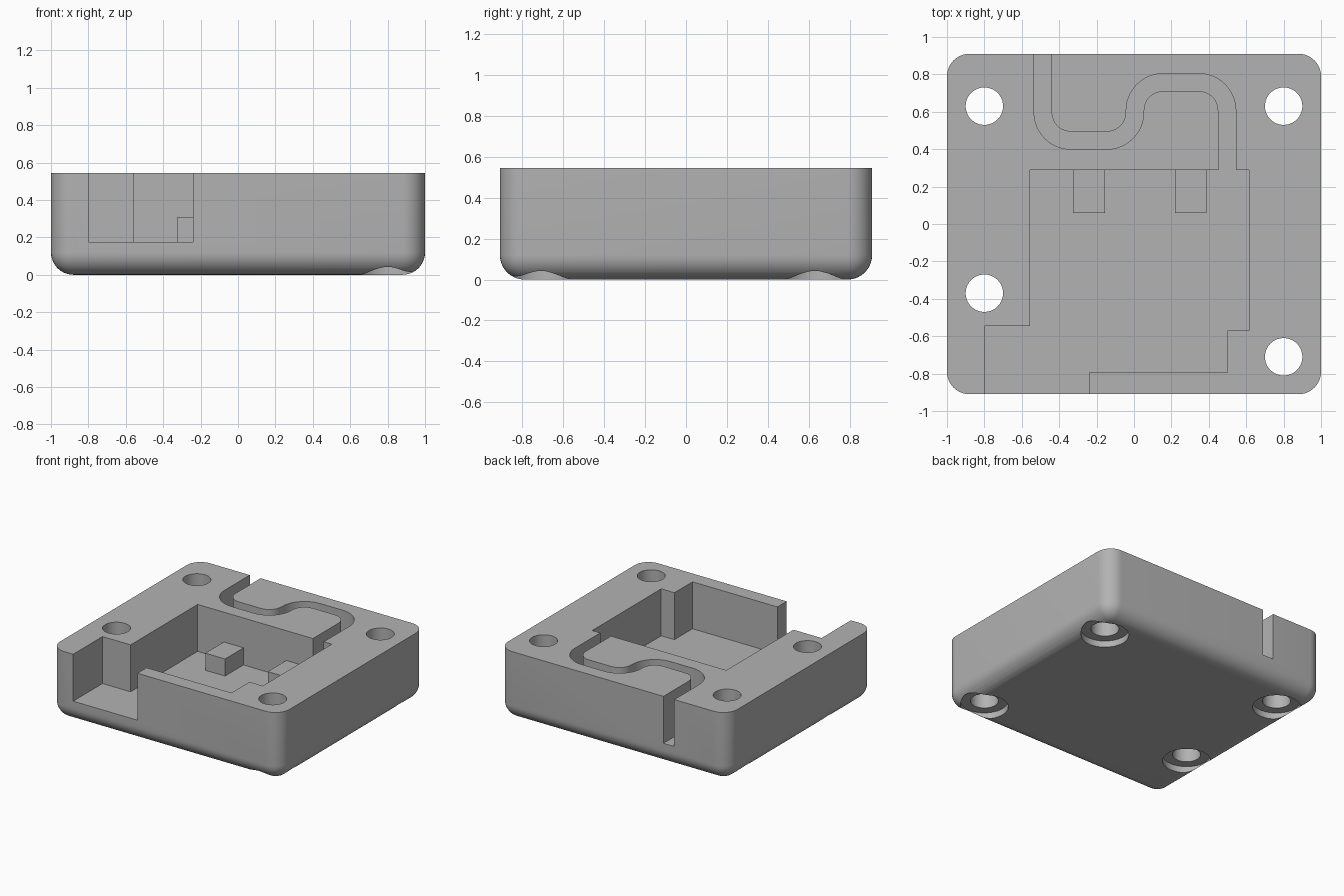
import bpy, bmesh, math
from mathutils import Matrix, Vector

if "Cube" in bpy.data.objects:
    bpy.data.objects.remove(bpy.data.objects["Cube"])

W, D, H = 2.0, 1.82, 0.545      # overall size
FLOOR = 0.175                   # pocket and channel floor height
R = 0.12                        # corner and bottom rounding

grey = bpy.data.materials.new("plain_grey")
grey.diffuse_color = (0.45, 0.45, 0.45, 1)
grey.use_nodes = True
grey.node_tree.nodes["Principled BSDF"].inputs["Base Color"].default_value = grey.diffuse_color


def make_object(name, bm):
    bmesh.ops.recalc_face_normals(bm, faces=bm.faces[:])
    mesh = bpy.data.meshes.new(name)
    bm.to_mesh(mesh)
    bm.free()
    mesh.materials.append(grey)
    ob = bpy.data.objects.new(name, mesh)
    bpy.context.collection.objects.link(ob)
    return ob


def box_bm(x0, x1, y0, y1, z0, z1):
    bm = bmesh.new()
    size = Matrix.Diagonal((x1 - x0, y1 - y0, z1 - z0, 1))
    mid = Matrix.Translation(((x0 + x1) / 2, (y0 + y1) / 2, (z0 + z1) / 2))
    bmesh.ops.create_cube(bm, size=1, matrix=mid @ size)
    return bm


def prism(name, outline, z0, z1):
    bm = bmesh.new()
    face = bm.faces.new([bm.verts.new((x, y, z0)) for x, y in outline])
    ext = bmesh.ops.extrude_face_region(bm, geom=[face])
    tops = [v for v in ext["geom"] if isinstance(v, bmesh.types.BMVert)]
    bmesh.ops.translate(bm, verts=tops, vec=(0, 0, z1 - z0))
    return make_object(name, bm)


def cylinder(name, x, y, r, z0, z1):
    bm = bmesh.new()
    bmesh.ops.create_cone(bm, cap_ends=True, segments=64, radius1=r, radius2=r,
                          depth=z1 - z0,
                          matrix=Matrix.Translation((x, y, (z0 + z1) / 2)))
    return make_object(name, bm)


def cut(target, cutter):
    mod = target.modifiers.new("cut", "BOOLEAN")
    mod.operation = "DIFFERENCE"
    mod.solver = "EXACT"
    mod.object = cutter
    bpy.context.view_layer.objects.active = target
    bpy.ops.object.modifier_apply(modifier=mod.name)
    bpy.data.objects.remove(cutter)


# Block: rounded everywhere except the top rim
bm = box_bm(-W / 2, W / 2, -D / 2, D / 2, 0, H)
edges = [e for e in bm.edges if not all(v.co.z > H / 2 for v in e.verts)]
bmesh.ops.bevel(bm, geom=edges, offset=R, segments=10, profile=0.5, affect="EDGES")
body = make_object("housing_block", bm)


# One side of the winding channel, offset from its centre line
def lane(off, r=0.15):
    xa, xb, xc, low, high = -0.4875, 0.005, 0.4975, 0.447, 0.757
    turns = [(xa + r, low + r, 180, 270, r - off), (xb - r, low + r, 270, 360, r - off),
             (xb + r, high - r, 180, 90, r + off), (xc - r, high - r, 90, 0, r + off)]
    pts = [(xa + off, 1.0)]
    for cx, cy, a0, a1, rad in turns:
        for i in range(13):
            a = math.radians(a0 + (a1 - a0) * i / 12)
            pts.append((cx + rad * math.cos(a), cy + rad * math.sin(a)))
    return pts + [(xc + off, 0.29)]


# Stepped pocket, open at the front, joined with the channel
pocket = [(-0.555, 0.29), (-0.555, -0.545), (-0.8, -0.545), (-0.8, -1.0),
          (-0.24, -1.0), (-0.24, -0.795), (0.5, -0.795), (0.5, -0.57),
          (0.615, -0.57), (0.615, 0.29)]
outline = lane(-0.047) + pocket + lane(0.047)[::-1]
cut(body, prism("pocket_cutter", outline, FLOOR, H + 0.2))

# Screw holes with shallow counterbores underneath
for x, y in [(-0.8, 0.63), (0.8, 0.63), (-0.8, -0.37), (0.8, -0.71)]:
    cut(body, cylinder("bore_cutter", x, y, 0.171, -0.1, 0.05))
    cut(body, cylinder("hole_cutter", x, y, 0.1, -0.2, H + 0.2))

# Smooth the roundings, keep the cuts crisp
bpy.ops.object.select_all(action="DESELECT")
body.select_set(True)
bpy.context.view_layer.objects.active = body
bpy.ops.object.shade_smooth_by_angle(angle=math.radians(25))

# Two support ledges against the back wall of the pocket
for side, x0, x1 in [("left", -0.327, -0.155), ("right", 0.218, 0.387)]:
    make_object(side + "_support_ledge", box_bm(x0, x1, 0.06, 0.291, FLOOR - 0.001, 0.31))
